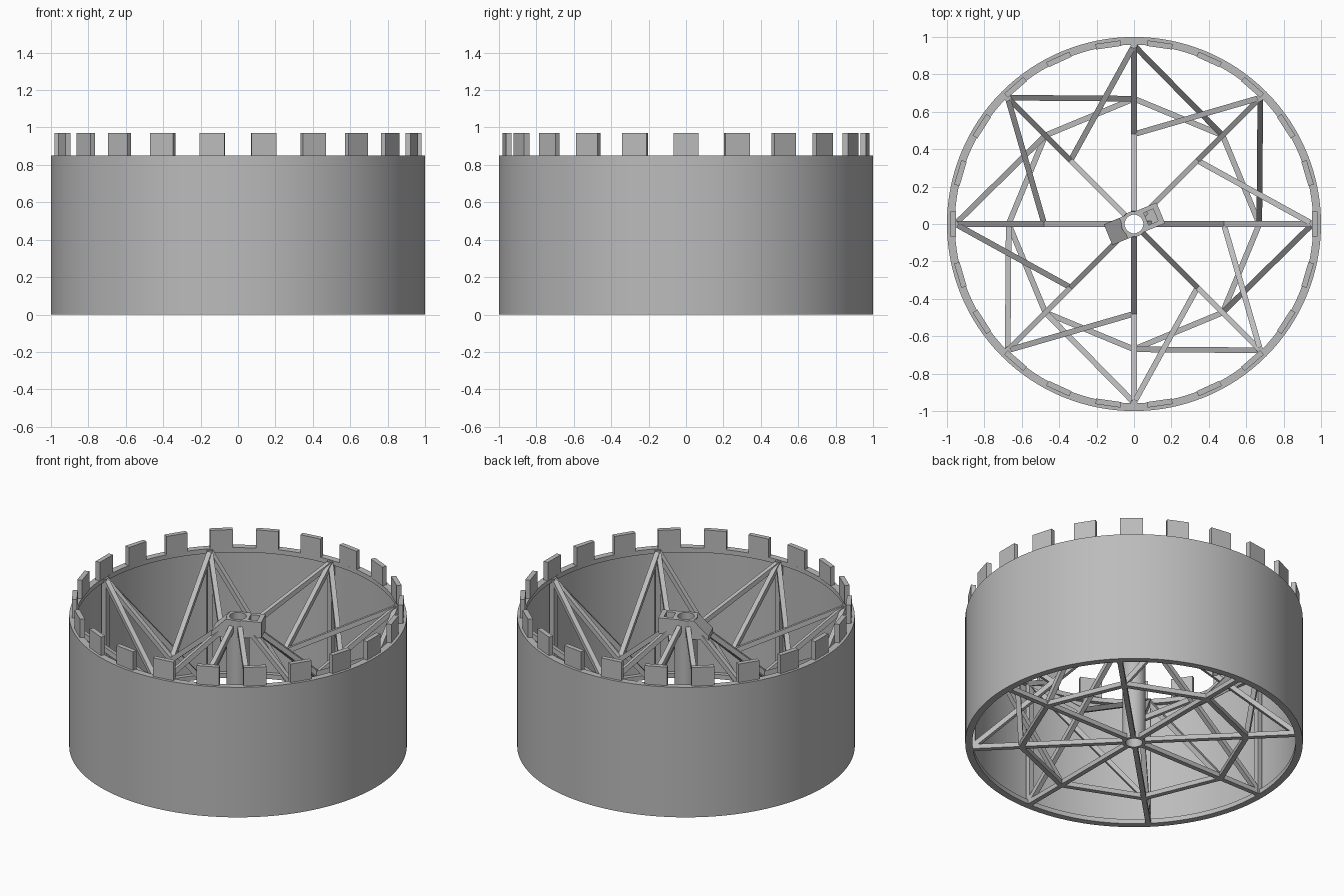
import bpy, bmesh, math
from mathutils import Vector, Matrix

if "Cube" in bpy.data.objects:
    bpy.data.objects.remove(bpy.data.objects["Cube"])

GREY = (0.5, 0.5, 0.5, 1)
mat = bpy.data.materials.new("plain grey")
mat.use_nodes = True
mat.diffuse_color = GREY
mat.node_tree.nodes["Principled BSDF"].inputs["Base Color"].default_value = GREY


def finish(name, bm, smooth=False):
    bmesh.ops.recalc_face_normals(bm, faces=bm.faces)
    mesh = bpy.data.meshes.new(name)
    bm.to_mesh(mesh)
    bm.free()
    mesh.materials.append(mat)
    ob = bpy.data.objects.new(name, mesh)
    bpy.context.collection.objects.link(ob)
    if smooth:
        bpy.ops.object.select_all(action='DESELECT')
        ob.select_set(True)
        bpy.context.view_layer.objects.active = ob
        bpy.ops.object.shade_smooth_by_angle(angle=math.radians(30))
    return ob


def lathe(name, profile, steps):
    """Revolve a closed (radius, z) outline around the z axis."""
    bm = bmesh.new()
    verts = [bm.verts.new((r, 0, z)) for r, z in profile]
    edges = [bm.edges.new((verts[i - 1], verts[i])) for i in range(len(verts))]
    bmesh.ops.spin(bm, geom=verts + edges, axis=(0, 0, 1), cent=(0, 0, 0),
                   angle=math.tau, steps=steps, use_merge=True)
    bmesh.ops.remove_doubles(bm, verts=bm.verts, dist=1e-5)
    return finish(name, bm, True)


def polar(r, k, z):
    a = math.radians(45 * k)
    return Vector((r * math.cos(a), r * math.sin(a), z))


def bar(name, p, q, w):
    """Square bar from p to q, one side kept level."""
    d = q - p
    x = d.normalized()
    side = Vector((0, 0, 1)).cross(x)
    side = side.normalized() if side.length > 0.01 else Vector((-p.y, p.x, 0)).normalized()
    up = x.cross(side)
    rot = Matrix((x, side, up)).transposed().to_4x4()
    bm = bmesh.new()
    bmesh.ops.create_cube(bm, size=1, matrix=Matrix.Translation((p + q) / 2) @ rot
                          @ Matrix.Diagonal((d.length, w, w, 1)))
    return finish(name, bm)


def cut(ob, cutter):
    mod = ob.modifiers.new("cut", 'BOOLEAN')
    mod.operation = 'DIFFERENCE'
    mod.solver = 'EXACT'
    mod.object = cutter
    cutter.hide_render = True
    cutter.hide_set(True)
    cutter.display_type = 'WIRE'


# Round wall with inward lips at top and bottom
H, LIP, W = 0.85, 0.958, 0.03
lathe("outer_wall", [(1, 0), (1, H), (LIP, H), (LIP, H - W), (0.985, H - W),
                     (0.985, W), (LIP, W), (LIP, 0)], 128)

# Battlements
COUNT = 22
for i in range(COUNT):
    bm = bmesh.new()
    bmesh.ops.create_cube(bm, size=1, matrix=Matrix.Rotation(math.tau * i / COUNT, 4, 'Z')
                          @ Matrix.Translation((0.967, 0, H + 0.06))
                          @ Matrix.Diagonal((0.03, 0.135, 0.122, 1)))
    finish(f"battlement_{i + 1}", bm)

# Truss: spokes, ring, posts and braces
for k in range(8):
    top = polar(0.955, k, H - 0.02)
    bar(f"spoke_{k}", polar(0.06, k, 0.015), polar(0.98, k, 0.015), W)
    bar(f"ring_bar_{k}", polar(0.67, k, 0.015), polar(0.67, k + 1, 0.015), W)
    bar(f"post_{k}", polar(0.96, k, 0), polar(0.96, k, H - 0.005), 0.034)
    bar(f"hub_brace_{k}", polar(0.06, k, 0.8), polar(0.96, k, 0.02), W)
    bar(f"radial_brace_{k}", top, polar(0.48, k, 0.435), W)
    bar(f"upper_brace_{k}", top, polar(0.48, k + 1, 0.435), W)
    bar(f"lower_brace_{k}", top, polar(0.67, k - 1, 0.015), W)

# Hollow centre column
lathe("centre_column", [(0.068, 0), (0.068, H), (0.05, H), (0.05, 0)], 40)

# Bracket at the column top with a bore and a square socket
turn = Matrix.Rotation(math.radians(22.5), 4, 'Z')
bm = bmesh.new()
outline = [(0.155, 0.75), (0.155, H), (-0.06, H), (-0.15, 0.76), (-0.15, 0.73), (-0.06, 0.73)]
face = bm.faces.new([bm.verts.new((x, -0.06, z)) for x, z in outline])
ext = bmesh.ops.extrude_face_region(bm, geom=[face])
bmesh.ops.translate(bm, vec=(0, 0.12, 0),
                    verts=[g for g in ext["geom"] if isinstance(g, bmesh.types.BMVert)])
bmesh.ops.transform(bm, matrix=turn, verts=bm.verts)
bracket = finish("top_bracket", bm)

bm = bmesh.new()
bmesh.ops.create_cone(bm, cap_ends=True, segments=40, radius1=0.06, radius2=0.06, depth=1,
                      matrix=Matrix.Translation((0, 0, 0.8)))
cut(bracket, finish("bore_cutter", bm))
bm = bmesh.new()
bmesh.ops.create_cube(bm, size=1, matrix=turn @ Matrix.Translation((0.098, 0, H))
                      @ Matrix.Diagonal((0.055, 0.07, 0.12, 1)))
cut(bracket, finish("socket_cutter", bm))
